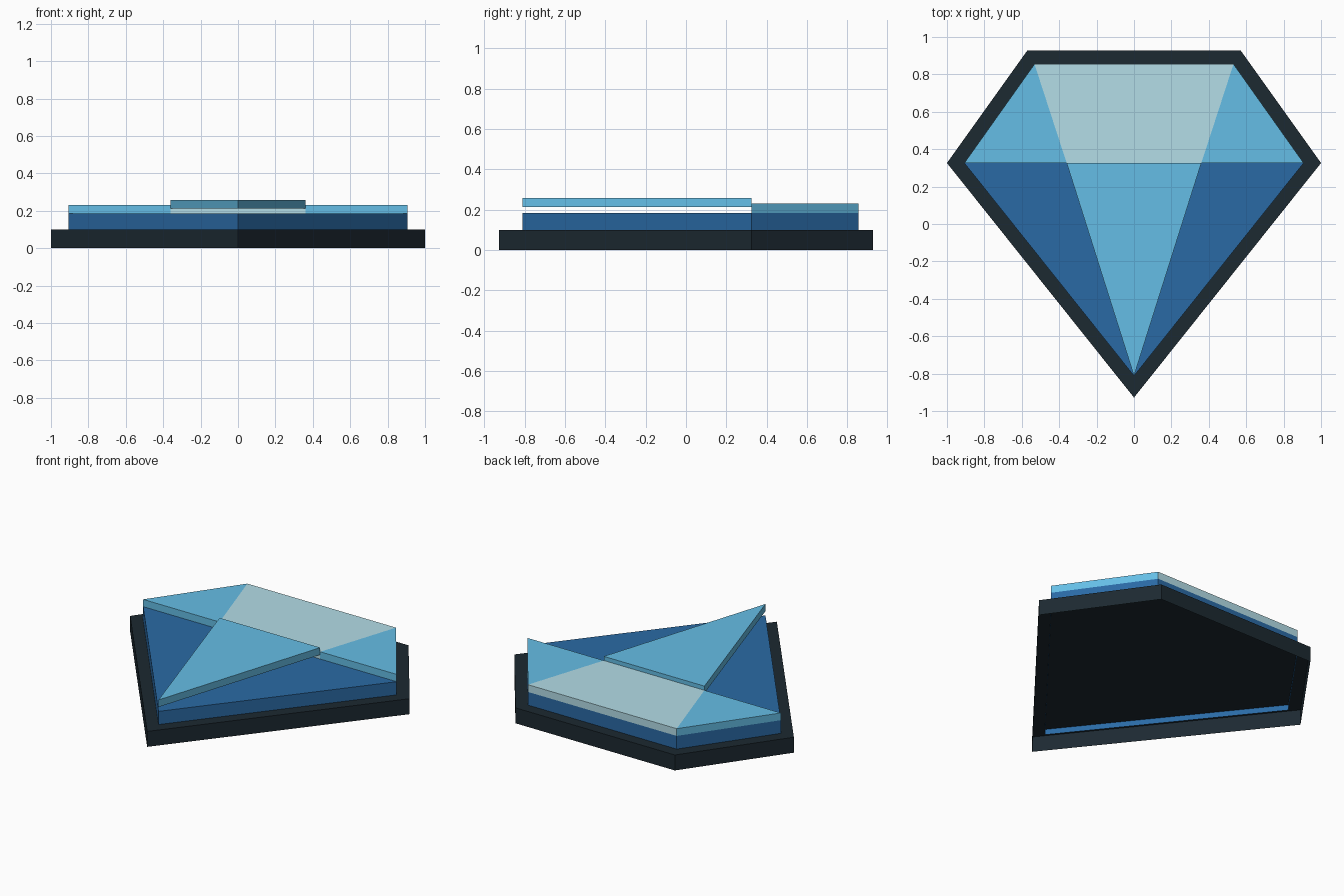
import bpy
import bmesh

cube = bpy.data.objects.get("Cube")
if cube:
    bpy.data.objects.remove(cube, do_unlink=True)


def make_material(name, hex_color):
    """Flat material from a hex colour, converted to linear values."""
    srgb = [int(hex_color[i:i + 2], 16) / 255 for i in (0, 2, 4)]
    color = [c / 12.92 if c < 0.04045 else ((c + 0.055) / 1.055) ** 2.4 for c in srgb] + [1]
    mat = bpy.data.materials.new(name)
    mat.use_nodes = True
    mat.diffuse_color = color
    mat.node_tree.nodes["Principled BSDF"].inputs["Base Color"].default_value = color
    return mat


charcoal = make_material("charcoal", "1C2931")
deep_blue = make_material("deep blue", "2A6AA5")
sky_blue = make_material("sky blue", "65BEE6")
pale_teal = make_material("pale teal", "B3DDE7")


def walls(bm, outline, bottom, top):
    """Outward-facing walls around an anticlockwise outline; returns the top loop."""
    low, high = ([bm.verts.new((x, y, z)) for x, y in outline] for z in (bottom, top))
    for i in range(len(low)):
        j = (i + 1) % len(low)
        bm.faces.new((low[i], low[j], high[j], high[i]))
    return high


def finish(bm, name, *materials):
    mesh = bpy.data.meshes.new(name)
    bm.to_mesh(mesh)
    bm.free()
    for mat in materials:
        mesh.materials.append(mat)
    obj = bpy.data.objects.new(name, mesh)
    bpy.context.collection.objects.link(obj)


def open_box(name, outline, bottom, top, material):
    """Flat-topped plate with walls and no underside."""
    bm = bmesh.new()
    bm.faces.new(walls(bm, outline, bottom, top))
    finish(bm, name, material)


def gem_outline(top_x, top_y, side_x, tip_y):
    """Five-sided gem silhouette, anticlockwise from the tip."""
    return [(0, tip_y), (side_x, GIRDLE), (top_x, top_y), (-top_x, top_y), (-side_x, GIRDLE)]


GIRDLE = 0.326
TABLE = 0.36
outer = gem_outline(0.57, 0.928, 1.0, -0.928)
inner = gem_outline(0.532, 0.855, 0.907, -0.812)
triangle = [inner[0], (TABLE, GIRDLE), (-TABLE, GIRDLE)]

# Border plate, gem body sunk slightly into it, and floating centre facet
open_box("border", outer, 0, 0.1, charcoal)
open_box("gem_body", inner, 0.064, 0.185, deep_blue)
open_box("centre_facet", triangle, 0.213, 0.259, sky_blue)

# Crown: raised upper band with a pale middle facet
bm = bmesh.new()
crown_outline = [(-TABLE, GIRDLE), (TABLE, GIRDLE)] + inner[1:]
front_left, front_right, right, back_right, back_left, left = walls(bm, crown_outline, 0.185, 0.232)
bm.faces.new((front_left, front_right, back_right, back_left))
bm.faces.new((front_right, right, back_right))
bm.faces.new((front_left, back_left, left))
for face in bm.faces:
    face.material_index = int(abs(face.calc_center_median().x) < 0.1)
finish(bm, "crown", sky_blue, pale_teal)
